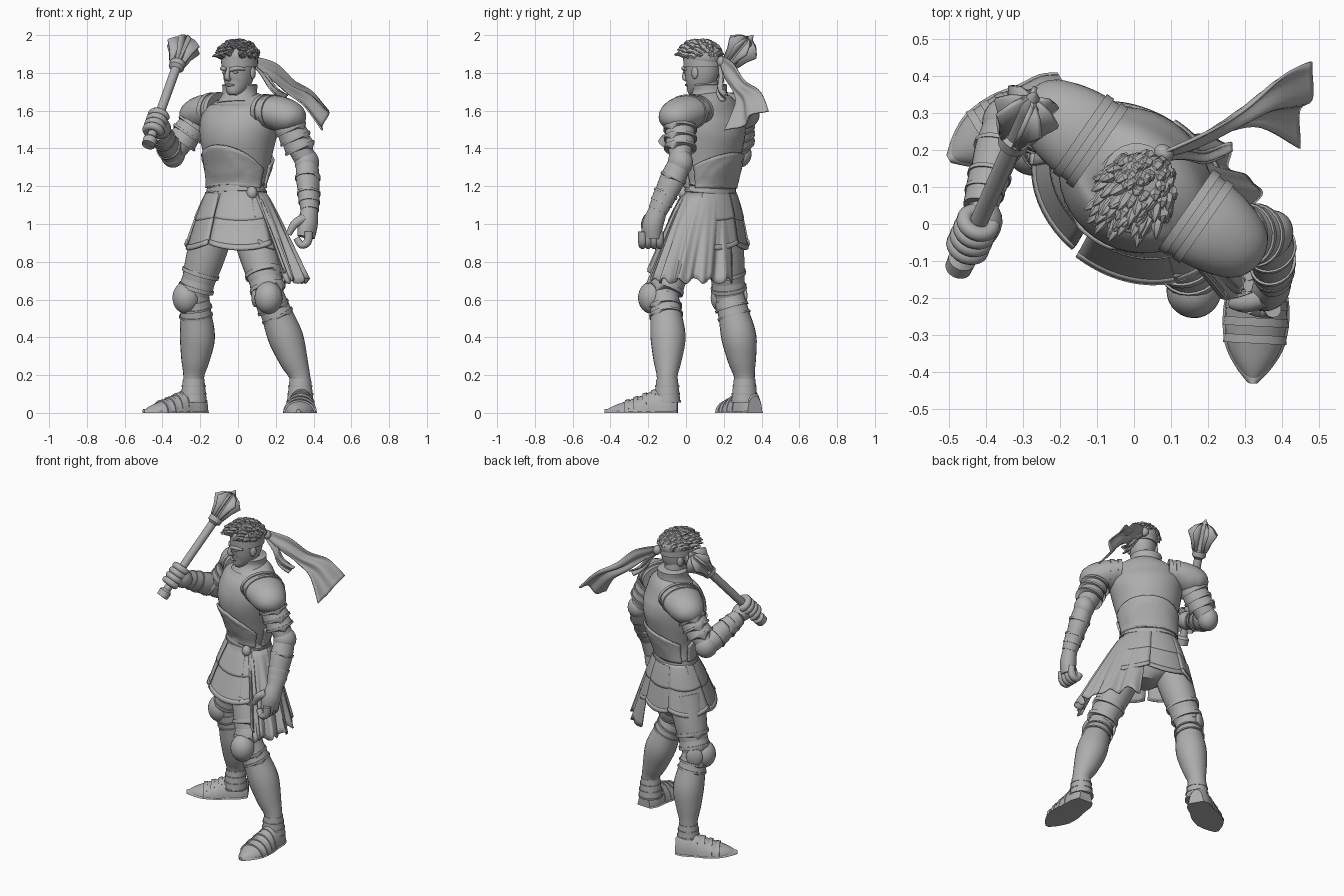
import bpy, bmesh, random
from math import sin, cos, pi, radians, atan2
from mathutils import Vector as V

random.seed(4)
if "Cube" in bpy.data.objects:
    bpy.data.objects.remove(bpy.data.objects["Cube"], do_unlink=True)

grey = bpy.data.materials.new("plain grey")
grey.use_nodes = True
grey.diffuse_color = (.42, .42, .42, 1)
grey.node_tree.nodes["Principled BSDF"].inputs["Base Color"].default_value = (.42, .42, .42, 1)

# Body axes: S runs to the figure's left shoulder, B to its back
S = V((.82, -.57, 0)).normalized()
B = V((-S.y, S.x, 0))
UP = V((0, 0, 1))


def finish(name, bm, thick=0):
    bmesh.ops.recalc_face_normals(bm, faces=bm.faces)
    mesh = bpy.data.meshes.new(name)
    bm.to_mesh(mesh)
    bm.free()
    ob = bpy.data.objects.new(name, mesh)
    bpy.context.collection.objects.link(ob)
    mesh.materials.append(grey)
    if thick:
        ob.modifiers.new("thickness", "SOLIDIFY").thickness = thick
    bpy.ops.object.select_all(action="DESELECT")
    ob.select_set(True)
    bpy.context.view_layer.objects.active = ob
    bpy.ops.object.shade_smooth_by_angle(angle=radians(40))
    return ob


def spline(points, n):
    """Rounds off a row of stations."""
    if n < 2 or len(points) < 3:
        return [tuple(p) for p in points]
    p = [points[0], *points, points[-1]]
    out = []
    for i in range(1, len(p) - 2):
        for k in range(n):
            t = k / n
            out.append(tuple(.5 * (2*b + (c-a)*t + (2*a-5*b+4*c-d)*t*t + (3*b-a-3*c+d)*t**3)
                             for a, b, c, d in zip(*p[i-1:i+3])))
    return out + [tuple(points[-1])]


def tube(name, *paths, side=S, n=4, sides=24, floor=False):
    """Lofts stations (x, y, z, radius[, second radius])."""
    bm = bmesh.new()
    for path in paths:
        st = spline(path, n)
        c = [V(s[:3]) for s in st]
        rings = []
        for i, s in enumerate(st):
            t = (c[min(i+1, len(c)-1)] - c[max(i-1, 0)]).normalized()
            u = (side - t * side.dot(t)).normalized()
            w = t.cross(u)
            ring = []
            for k in range(sides):
                a = 2*pi*k/sides
                p = c[i] + u*s[3]*cos(a) + w*s[-1]*sin(a)
                if floor:
                    p.z = max(p.z, 0)
                ring.append(bm.verts.new(p))
            rings.append(ring)
        for a, b in zip(rings, rings[1:]):
            for k in range(sides):
                j = (k+1) % sides
                bm.faces.new((a[k], a[j], b[j], b[k]))
        bm.faces.new(rings[0])
        bm.faces.new(rings[-1])
    return finish(name, bm)


def sheet(name, f, nu=24, nv=10, thick=.012):
    """Plate or cloth swept by f(u, v)."""
    bm = bmesh.new()
    g = [[bm.verts.new(f(i/nu, j/nv)) for j in range(nv+1)] for i in range(nu+1)]
    for i in range(nu):
        for j in range(nv):
            bm.faces.new((g[i][j], g[i+1][j], g[i+1][j+1], g[i][j+1]))
    return finish(name, bm, thick)


def ball(name, c, r, yaw=atan2(S.y, S.x)):
    bm = bmesh.new()
    bmesh.ops.create_uvsphere(bm, u_segments=28, v_segments=16, radius=1)
    bmesh.ops.scale(bm, vec=r, verts=bm.verts)
    ob = finish(name, bm)
    ob.location, ob.rotation_euler.z = c, yaw
    return ob


def lames(name, p, q, r0, r1, count, flare=.006, deep=1.0):
    """Overlapping flared bands with a raised hem."""
    p, q = V(p), V(q)
    paths = []
    for i in range(count):
        a, b = i/count, (i+1.1)/count
        r = r0 + (r1-r0) * (i+1)/count
        rows = ((a, r - flare), (a + (b-a)*.78, r), (a + (b-a)*.78, r + flare), (b, r + flare), (b, r))
        paths.append([(*p.lerp(q, t), w, w*deep) for t, w in rows])
    return tube(name, *paths, n=1)


# Cuirass: centre x, centre y, height, half width, half depth
TORSO = spline([(-.01, .12, 1.12, .175, .12), (-.01, .13, 1.2, .163, .11), (0, .125, 1.3, .175, .145),
                (0, .118, 1.45, .208, .187), (.008, .12, 1.55, .218, .175),
                (.015, .125, 1.63, .19, .13), (.01, .12, 1.68, .1, .09)], 6)


def body(a, z, k=1.0):
    s = min(TORSO, key=lambda t: abs(t[2] - z))
    return V((s[0], s[1], z)) + S*s[3]*k*cos(a) + B*s[4]*k*sin(a)


tube("cuirass", TORSO, n=1, sides=40)
sheet("breast_plackart", lambda u, v: body(pi*(1.05+.9*u), 1.19+v*(.1+.13*sin(pi*u)), 1.02))
sheet("back_plackart", lambda u, v: body(pi*(.05+.9*u), 1.19+v*(.12+.07*sin(pi*u)), 1.02))
lames("waist_belt", (-.01, .13, 1.24), (-.01, .12, 1.13), .165, .175, 3, .006, .74)
tube("gorget", [(.01, .12, 1.64, .13, .115), (.01, .125, 1.69, .092, .092), (.01, .125, 1.735, .095, .092),
                (.01, .125, 1.74, .08, .08)], n=2)

# Head, looking along -B
tube("neck", [(.01, .12, 1.62, .065), (.005, .1, 1.8, .06)])
HEAD = V((.006, .085, 0))


def face(side, out, z):
    return HEAD + S*side - B*out + UP*z


tube("head", [(*face(0, f, z), w, d) for z, f, w, d in (
    (1.682, .06, .022, .022), (1.7, .052, .04, .042), (1.74, .026, .064, .075), (1.79, .008, .077, .095),
    (1.84, 0, .084, .1), (1.89, 0, .086, .1), (1.935, 0, .07, .085), (1.96, 0, .02, .03))])
tube("nose", [(*face(0, .09, 1.835), .01), (*face(0, .112, 1.79), .012), (*face(0, .108, 1.772), .015),
              (*face(0, .09, 1.765), .01)], sides=12)
tube("mouth", [(*face(-.03, .085, 1.734), .004), (*face(0, .099, 1.736), .007), (*face(.03, .085, 1.734), .004)],
     side=UP, sides=10)
for tag, m in (("left", 1), ("right", -1)):
    ball(tag + "_ear", face(m*.082, -.01, 1.8), (.012, .02, .032))
    tube(tag + "_brow", [(*face(m*.012, .1, 1.816), .011), (*face(m*.045, .088, 1.824), .012),
                         (*face(m*.074, .055, 1.82), .008)], side=UP, sides=10)
    ball(tag + "_eye", face(m*.036, .086, 1.803), (.015, .009, .007))
tube("headband", [(*face(0, -.002, z), w, w+.014) for z, w in
                  ((1.83, .08), (1.83, .091), (1.882, .092), (1.882, .08))], n=1, sides=32)
ball("hair_cap", face(0, -.005, 1.885), (.094, .11, .077))
tufts = []
for i in range(130):
    a, h = random.uniform(0, 2*pi), random.uniform(.05, 1)
    r = (1 - h*h)**.5
    d = S*cos(a)*r + B*sin(a)*r + UP*h
    base = face(0, -.005, 1.88) + S*d.dot(S)*.09 + B*d.dot(B)*.105 + UP*h*.075
    tip = base + d*.02 - B*random.uniform(.02, .045) + S*random.uniform(-.012, .012)
    tufts.append([(*base, .016, .012), (*(base.lerp(tip, .5) + UP*.008), .014, .01), (*tip, .002)])
tube("hair_tufts", *tufts, n=2, sides=6)


# Headband knot and streaming tails
def ribbon(name, top, low, wave):
    a, b = spline(top, 6), spline(low, 6)
    n = len(a) - 1
    sheet(name, lambda u, v: V(a[round(u*n)]).lerp(V(b[round(u*n)]), v)
          + V((.4, -.8, .4))*wave*u*sin(v*9 + u*5), nu=n, nv=14, thick=.008)


ball("headband_knot", (.08, .19, 1.86), (.028, .024, .03))
ribbon("long_tail", [(.08, .19, 1.89), (.2, .25, 1.85), (.3, .31, 1.755), (.4, .38, 1.705), (.49, .42, 1.61)],
       [(.08, .18, 1.85), (.17, .2, 1.775), (.26, .24, 1.705), (.35, .26, 1.63), (.44, .22, 1.49)], .022)
ribbon("short_tail", [(.08, .19, 1.87), (.14, .2, 1.81), (.2, .19, 1.73), (.27, .21, 1.69)],
       [(.08, .17, 1.84), (.13, .17, 1.78), (.19, .16, 1.7), (.24, .19, 1.65)], .012)


# Skirt of hip plates and side cloth
def skirt(a, h, rs, rd, drop, cx=-.01, cy=.088):
    c = V((-.01, .125, 1.17)).lerp(V((cx, cy, 1.17 - drop)), h)
    return c + S*(.172+(rs-.172)*h**.85)*cos(a) + B*(.122+(rd-.122)*h**.85)*sin(a)


tube("hips", [(-.01, .12, 1.2, .155, .11), (-.01, .11, 1.05, .2, .15), (-.01, .1, .95, .18, .14), (-.01, .09, .88, .06, .1)])
plates = (("front_right", 182, 262), ("front_left", 266, 342), ("left_hip", 325, 395),
          ("back_left", 30, 92), ("back_right", 88, 145), ("right_hip", 138, 205))
for i, (tag, a0, a1) in enumerate(plates):
    def plate(u, v, lo, hi, out):
        return skirt(radians(a0 + (a1-a0)*u), lo + (hi-lo)*v, .28+out, .215+out, .3 - .03*(2*u-1)**2)
    step = .008*(i % 2)
    sheet(tag + "_upper_tasset", lambda u, v: plate(u, v, 0, .5, .006+step), nu=12)
    sheet(tag + "_lower_tasset", lambda u, v: plate(u, v, .42, 1, step), nu=12)
    sheet(tag + "_tasset_hem", lambda u, v: plate(u, v, .93, 1.02, step+.005), nu=12, nv=2)


def pleats(u, v):
    ripple = .018*v*sin(u*30) + .008*v*sin(u*61)
    return skirt(radians(-26 + 114*u), v, .375+ripple, .235+ripple, .47 + .015*sin(u*40), .025, .08)


sheet("side_cloth", pleats, nu=80, nv=14, thick=.008)
sheet("sash_end", lambda u, v: skirt(radians(332+12*u), v, .37+.015*sin(u*9), .26, .4+.07*u, .035, .085), nu=8)
ball("sash_knot", skirt(radians(328), .02, .195, .15, .3), (.03, .028, .035))


# Legs: hip, knee, calf, ankle, then foot heel and toe
def leg(tag, hip, knee, calf, ankle, heel, toe, cop):
    hip, knee, calf, ankle, heel, toe = map(V, (hip, knee, calf, ankle, heel, toe))
    fwd = (toe - heel).normalized()
    side = fwd.cross(UP)
    yaw = atan2(side.y, side.x)
    tube(tag + "_thigh", [(*hip, .11), (*hip.lerp(knee, .5), .1), (*knee, .078)])
    lames(tag + "_thigh_plates", hip.lerp(knee, .45), hip.lerp(knee, .92), .1, .09, 2)
    ball(tag + "_knee_cop", knee + fwd*cop - UP*.02, (.074, .074, .086), yaw)
    ball(tag + "_knee_wing", knee + side*.075 - UP*.01, (.02, .05, .06), yaw)
    lames(tag + "_knee_plates", knee - UP*.03, knee.lerp(calf, .5), .085, .084, 2)
    tube(tag + "_greave", [(*knee, .075), (*knee.lerp(calf, .45), .082), (*calf, .093, .1),
                           (*calf.lerp(ankle, .55), .075), (*ankle, .054), (*(ankle - UP*.12), .066)], side=side)
    lames(tag + "_ankle_bands", ankle, ankle - UP*.12, .056, .07, 3, .004)
    shape = ((0, .045, .09), (.12, .066, .13), (.3, .072, .122), (.5, .084, .09),
             (.72, .076, .06), (.88, .045, .037), (1, .006, .012))
    tube(tag + "_sabaton", [(*heel.lerp(toe, t), w, h) for t, w, h in shape], side=side, floor=True)
    tube(tag + "_sole", [(*heel.lerp(toe, t), w+.006, .02) for t, w, h in shape], side=side, floor=True)
    tube(tag + "_sabaton_lames", *[[(*heel.lerp(toe, t), w, h), (*heel.lerp(toe, t+.06), w+.003, h*.94)]
         for t, w, h in ((.3, .076, .127), (.42, .083, .109), (.54, .087, .09), (.66, .083, .073))],
         side=side, floor=True)


leg("left", (.075, .01, .97), (.165, -.115, .63), (.252, -.095, .4), (.33, -.1, .18),
    (.34, -.045, 0), (.32, -.43, 0), .065)
leg("right", (-.13, .19, .97), (-.23, .23, .63), (-.215, .28, .4), (-.235, .31, .18),
    (-.18, .365, 0), (-.5, .175, 0), .05)


# Arms: shoulder, elbow, wrist
def arm(tag, shoulder, elbow, wrist, m):
    sh, el, wr = map(V, (shoulder, elbow, wrist))

    def dome(d, rise, *r):
        return (*(sh + S*m*d + UP*rise), *r)

    tube(tag + "_upper_arm", [(*sh, .075), (*sh.lerp(el, .5), .068), (*el, .056)])
    tube(tag + "_pauldron", [dome(.1, -.06, .02, .02), dome(.085, -.045, .07, .06), dome(.045, -.018, .1, .086),
                             dome(-.03, .005, .12, .092), dome(-.115, .02, .125, .083)], side=B)
    tube(tag + "_pauldron_rims", *[[dome(d - .012, h, r, s), dome(d + .012, h, r, s)] for d, h, r, s in
                                   ((-.11, .019, .131, .089), (-.065, .012, .129, .094))], n=1, side=B)
    lames(tag + "_shoulder_lames", sh.lerp(el, .12), sh.lerp(el, .7), .086, .08, 3)
    ball(tag + "_elbow_cop", el, (.062, .07, .072))
    tube(tag + "_vambrace", [(*el, .056, .062), (*el.lerp(wr, .35), .06, .069), (*el.lerp(wr, .7), .05, .06),
                             (*wr, .042, .05)])
    lames(tag + "_elbow_band", el.lerp(wr, .14), el.lerp(wr, .32), .059, .061, 1, .005, 1.12)
    lames(tag + "_gauntlet_cuff", wr, wr.lerp(el, .36), .045, .056, 2, .004, 1.15)


arm("left", (.24, -.03, 1.58), (.365, -.03, 1.325), (.38, -.15, 1.07), 1)
arm("right", (-.19, .275, 1.59), (-.345, .28, 1.37), (-.415, .045, 1.49), -1)

# Relaxed left hand
tube("left_palm", [(.38, -.145, 1.08, .042, .05), (.37, -.175, 1, .05, .058), (.36, -.185, .93, .042, .055)])
tube("left_fingers", *[[(.375, y, .96, .023), (.368, y, .905, .023), (.335, y, .89, .021), (.31, y+.005, .925, .018)]
                       for y in (-.23, -.2, -.17, -.14)],
     [(.35, -.2, 1.03, .027), (.3, -.215, 1, .024), (.268, -.215, .945, .016)], side=V((0, 1, 0)), sides=10)

# Flanged mace in the right fist
low, tip = V((-.47, -.11, 1.43)), V((-.265, .355, 2))
ax = (tip - low).normalized()
e1 = ax.cross(UP).normalized()
e2 = ax.cross(e1)


def on(t, r=0.0, a=0.0):
    return low.lerp(tip, t) + (e1*cos(a) + e2*sin(a))*r


tube("mace_shaft", [(*on(t), r) for t, r in ((-.02, .02), (-.02, .036), (.03, .038), (.05, .024), (.68, .025),
     (.7, .042), (.74, .042), (.75, .03), (.9, .03), (.94, .03), (1, .003))], n=1)
bm = bmesh.new()
for k in range(8):
    bm.faces.new([bm.verts.new(on(t, r, k*pi/4)) for t, r in
                  ((.73, .01), (.74, .045), (.82, .065), (.89, .093), (.94, .058), (.97, .01))])
finish("mace_flanges", bm, .014)
tube("right_fingers", *[[(*on(t, .04, k*pi/5 + 2.2), .021) for k in range(8)] for t in (.11, .155, .2, .245)],
     side=ax, n=2, sides=10)
tube("right_palm", [(-.415, .05, 1.49, .042), (-.41, .01, 1.505, .056, .05), (-.425, -.025, 1.525, .052, .045)])
